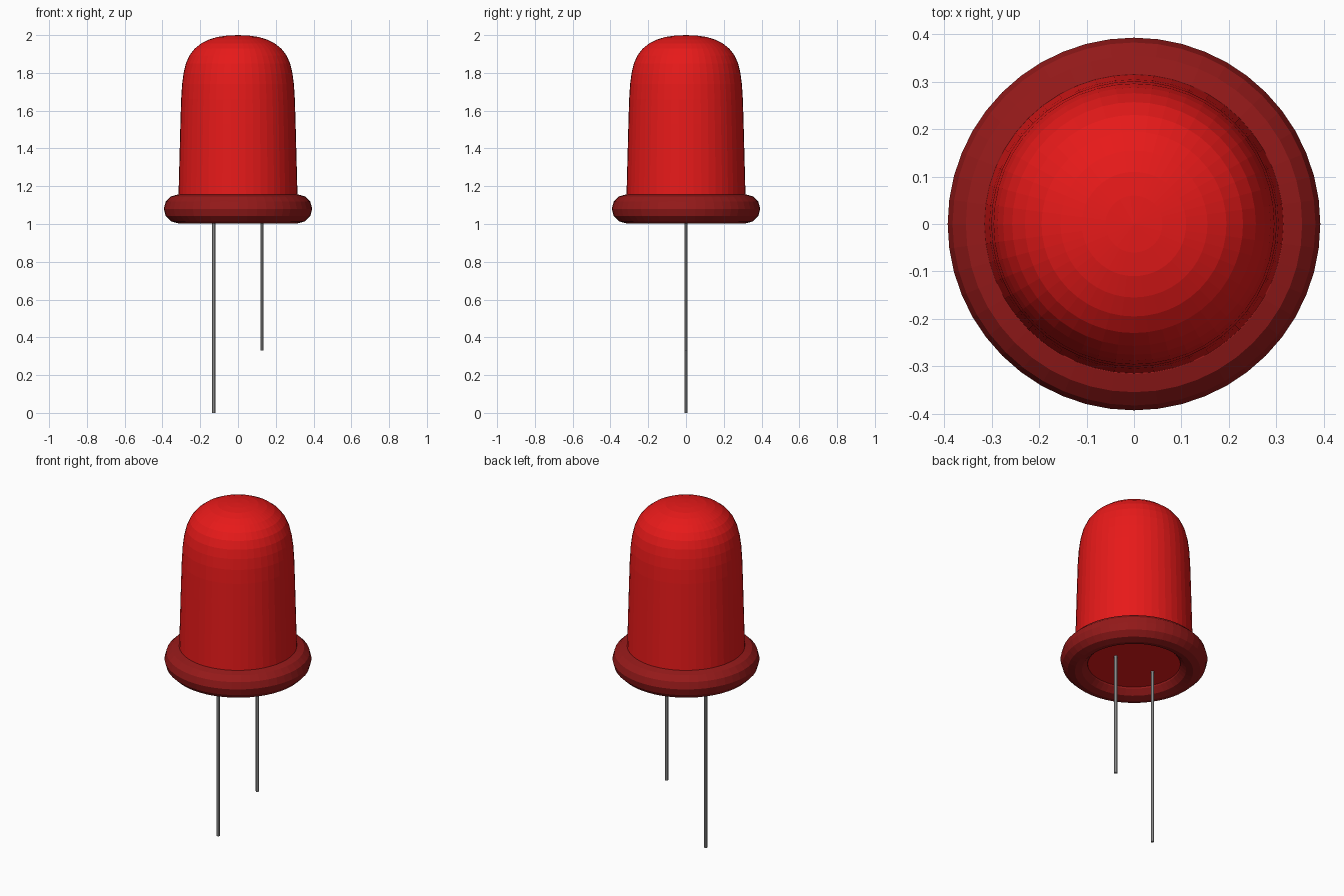
import bpy, bmesh
from math import radians, tau

if "Cube" in bpy.data.objects:
    bpy.data.objects.remove(bpy.data.objects["Cube"])


def paint(obj, name, rgb):
    mat = bpy.data.materials.new(name)
    mat.diffuse_color = (*rgb, 1)
    mat.use_nodes = True
    mat.node_tree.nodes["Principled BSDF"].inputs["Base Color"].default_value = mat.diffuse_color
    obj.data.materials.append(mat)


# lens: turned profile with a slight taper, rounded dome and flat underside
profile = [(0, 1.05), (0.317, 1.05), (0.315, 1.155), (0.305, 1.53), (0.301, 1.66),
           (0.296, 1.74), (0.288, 1.80), (0.276, 1.85), (0.257, 1.893),
           (0.23, 1.928), (0.195, 1.956), (0.155, 1.976), (0.11, 1.99),
           (0.06, 1.997), (0, 2.0)]
bm = bmesh.new()
verts = [bm.verts.new((r, 0, z)) for r, z in profile]
edges = [bm.edges.new(pair) for pair in zip(verts, verts[1:])]
bmesh.ops.spin(bm, geom=verts + edges, cent=(0, 0, 0), axis=(0, 0, 1),
               angle=tau, steps=48, use_duplicate=False)
bmesh.ops.remove_doubles(bm, verts=bm.verts, dist=0.0005)
bmesh.ops.recalc_face_normals(bm, faces=bm.faces)
mesh = bpy.data.meshes.new("lens")
bm.to_mesh(mesh)
bm.free()
lens = bpy.data.objects.new("lens", mesh)
bpy.context.collection.objects.link(lens)
paint(lens, "bright_red", (0.8, 0.01, 0.01))

# base flange: faceted ring around the bottom of the lens
bpy.ops.mesh.primitive_torus_add(major_segments=48, minor_segments=12,
                                 major_radius=0.3165, minor_radius=0.0765,
                                 location=(0, 0, 1.08))
flange = bpy.context.object
flange.name = "base_flange"
paint(flange, "dark_red", (0.3, 0.01, 0.01))

# wire leads: one long, one short
for name, x, bottom in (("long_lead", -0.129, 0.0), ("short_lead", 0.127, 0.33)):
    top = 1.1
    bpy.ops.mesh.primitive_cylinder_add(vertices=8, radius=0.0095, depth=top - bottom,
                                        location=(x, 0, (top + bottom) / 2),
                                        rotation=(0, 0, radians(22.5)))
    bpy.context.object.name = name
    paint(bpy.context.object, name + "_metal", (0.4, 0.4, 0.4))
